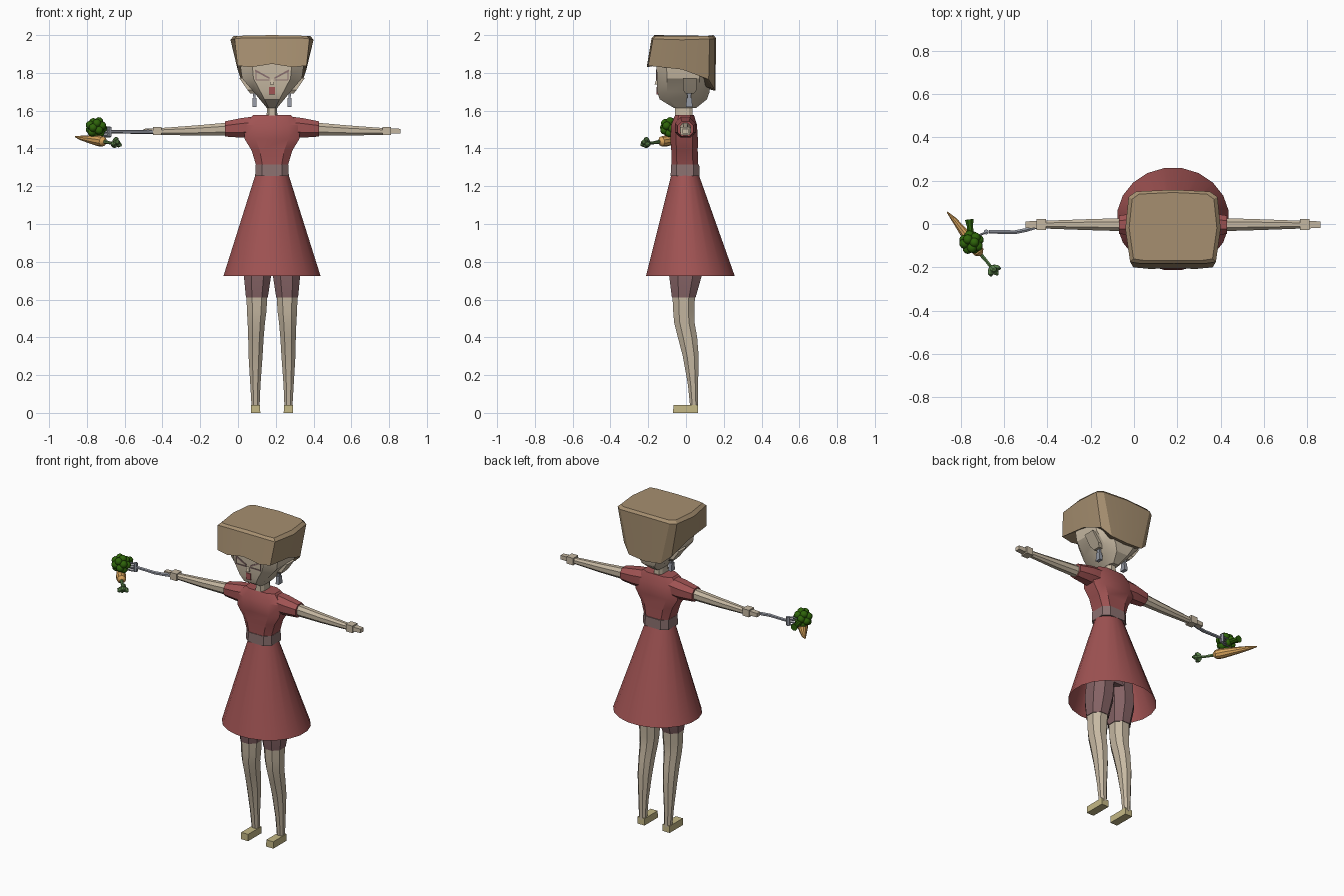
import bpy, bmesh, math
from mathutils import Vector, Matrix

if "Cube" in bpy.data.objects:
    bpy.data.objects.remove(bpy.data.objects["Cube"])

CX = 0.18  # body centre line


def material(name, rgb):
    m = bpy.data.materials.new(name)
    m.diffuse_color = [(c / 255 / 12.92 if c < 11 else ((c / 255 + 0.055) / 1.055) ** 2.4) for c in rgb] + [1]
    m.use_nodes = True
    m.node_tree.nodes["Principled BSDF"].inputs["Base Color"].default_value = m.diffuse_color
    return m


RED = material("dress red", (160, 83, 83))
SKIN = material("skin", (198, 184, 162))
HAIR = material("hair tan", (166, 143, 112))
BELT = material("belt grey", (140, 113, 112))
SHORTS = material("shorts mauve", (132, 98, 100))
SHOE = material("shoe khaki", (195, 183, 133))
METAL = material("fork metal", (148, 152, 162))
GREEN = material("broccoli green", (46, 100, 10))
ORANGE = material("carrot orange", (215, 163, 92))
LEAF = material("carrot leaf", (92, 132, 75))


def finish(name, bm, mat):
    bmesh.ops.recalc_face_normals(bm, faces=bm.faces)
    me = bpy.data.meshes.new(name)
    bm.to_mesh(me)
    bm.free()
    me.materials.append(mat)
    ob = bpy.data.objects.new(name, me)
    bpy.context.collection.objects.link(ob)
    return ob


def skin_rings(name, rings, mat, caps=True):
    bm = bmesh.new()
    vs = [[bm.verts.new(p) for p in r] for r in rings]
    n = len(vs[0])
    for a, b in zip(vs, vs[1:]):
        for i in range(n):
            j = (i + 1) % n
            bm.faces.new((a[i], a[j], b[j], b[i]))
    if caps:
        bm.faces.new(vs[0])
        bm.faces.new(vs[-1])
    return finish(name, bm, mat)


def outline(ru, rv, k, n):
    """Box (k=1), chamfered box (k<1) or ellipse with n sides."""
    if n:
        f = 1 / math.cos(math.pi / n)
        return [(ru * f * math.cos((i + .5) * 2 * math.pi / n),
                 rv * f * math.sin((i + .5) * 2 * math.pi / n)) for i in range(n)]
    if k == 1:
        return [(-ru, -rv), (ru, -rv), (ru, rv), (-ru, rv)]
    return [(-k * ru, -rv), (k * ru, -rv), (ru, -k * rv), (ru, k * rv),
            (k * ru, rv), (-k * ru, rv), (-ru, k * rv), (-ru, -k * rv)]


def loft_z(name, rings, mat, k=.45, n=0, caps=True):
    """Rings are (z, x from centre line, half width, y, half depth)."""
    return skin_rings(name, [[(CX + cx + u, cy + v, z) for u, v in outline(rx, ry, k, n)]
                             for z, cx, rx, cy, ry in rings], mat, caps)


def loft_x(name, rings, mat, s, k=.45):
    """Rings are (x from centre line, half depth, z, half height)."""
    return skin_rings(name, [[(CX + s * x, u - .003, z + v) for u, v in outline(ry, rz, k, 0)]
                             for x, ry, z, rz in rings], mat)


def tube(name, pts, radii, mat, n=8):
    pts = [Vector(p) for p in pts]
    rings = []
    for i, p in enumerate(pts):
        d = pts[min(i + 1, len(pts) - 1)] - pts[max(i - 1, 0)]
        q = d.to_track_quat('Z', 'Y')
        rings.append([p + q @ Vector((u, v, 0)) for u, v in outline(radii[i], radii[i], 0, n)])
    return skin_rings(name, rings, mat)


def balls(name, items, mat):
    bm = bmesh.new()
    for c, r in items:
        bmesh.ops.create_icosphere(bm, subdivisions=2, radius=r, matrix=Matrix.Translation(c))
    return finish(name, bm, mat)


def plate(name, pts, mat, s=1, y=-.159, t=.008):
    """Thin face detail from (x, z) corners."""
    return skin_rings(name, [[(CX + s * x, yy, z) for x, z in pts] for yy in (y, y + t)], mat)


# Dress
loft_z("skirt", [(.725, 0, .257, .023, .235), (1.26, 0, .088, -.005, .073)], RED, n=20, caps=False)
loft_z("belt", [(1.255, 0, .089, -.005, .076), (1.315, 0, .087, -.005, .075)], BELT, k=.6)
loft_z("bodice", [(1.31, 0, .084, -.006, .071), (1.39, 0, .108, -.008, .07), (1.45, 0, .145, -.01, .073),
                  (1.525, 0, .15, -.01, .068), (1.577, 0, .1, -.008, .05)], RED, k=.6)

for s, side in ((-1, "left"), (1, "right")):
    # Arms and hands
    loft_x(side + "_sleeve", [(.08, .052, 1.513, .058), (.16, .055, 1.509, .052), (.25, .042, 1.503, .04)], RED, s)
    loft_x(side + "_arm", [(.23, .03, 1.503, .034), (.40, .025, 1.495, .027), (.59, .018, 1.49, .018)], SKIN, s)
    loft_x(side + "_hand", [(.585, .025, 1.492, .022), (.63, .025, 1.492, .022)], SKIN, s, k=1)
    loft_x(side + "_fingers", [(.625, .017, 1.492, .014), (.68, .015, 1.492, .012)], SKIN, s, k=1)
    # Legs, shorts and shoes
    loft_z(side + "_leg", [(.03, s * .087, .021, .043, .021), (.15, s * .088, .027, .037, .027),
                           (.30, s * .087, .037, .025, .042), (.40, s * .085, .041, .008, .051),
                           (.48, s * .083, .046, -.009, .054), (.54, s * .081, .052, -.012, .056),
                           (.63, s * .08, .055, -.012, .06)], SKIN)
    loft_z(side + "_shorts_leg", [(.612, s * .08, .058, -.012, .063), (.725, s * .077, .072, -.003, .086),
                                  (.86, s * .068, .068, 0, .085)], SHORTS)
    loft_z(side + "_shoe", [(0, s * .087, .025, -.002, .066), (.042, s * .087, .024, -.002, .065)], SHOE, k=1)
    # Ears and earrings
    loft_z(side + "_ear", [(1.69, s * .1, .014, .02, .022), (1.71, s * .115, .015, .02, .036),
                           (1.772, s * .16, .013, .02, .036)], SKIN, k=1)
    loft_z(side + "_earring_stem", [(1.655, s * .092, .006, .017, .008), (1.70, s * .094, .007, .017, .012)],
           METAL, k=1)
    loft_z(side + "_earring_drop", [(1.62, s * .092, .011, .017, .018), (1.668, s * .092, .011, .017, .013)],
           METAL, k=1)
    # Brows and lower lids
    plate(side + "_brow", [(.089, 1.818), (.014, 1.777), (.014, 1.768), (.089, 1.807)], BELT, s)
    plate(side + "_eyelid", [(.085, 1.766), (.014, 1.766), (.014, 1.761), (.085, 1.761)], BELT, s)
    plate(side + "_eye_corner", [(.087, 1.812), (.082, 1.810), (.082, 1.763), (.087, 1.763)], BELT, s)

loft_z("shorts_hips", [(.82, 0, .125, 0, .08), (.95, 0, .1, 0, .07)], SHORTS)

# Head
loft_z("neck", [(1.56, 0, .029, -.012, .047), (1.63, 0, .026, -.012, .045)], SKIN, k=.6)
loft_z("head", [(1.615, 0, .028, -.005, .06), (1.66, 0, .065, -.014, .125), (1.70, 0, .098, -.014, .139),
                (1.77, 0, .158, -.014, .14), (1.85, 0, .17, -.017, .139), (1.93, 0, .165, -.017, .135)],
       SKIN, k=.62)
plate("mouth", [(-.016, 1.685), (.016, 1.685), (.016, 1.725), (-.016, 1.725)], RED, y=-.157)
loft_z("nose", [(1.738, 0, .011, -.152, .014), (1.765, 0, .005, -.15, .008)], SKIN, k=1)


# Hair: mirrored half outlines, front centre to back centre
def mirrored(half):
    full = half + [(-x, y, z) for x, y, z in half[-2:0:-1]]
    return [(CX + x, y, z) for x, y, z in full]


rim = [(0, -.182, 1.985), (.15, -.182, 1.985), (.198, -.175, 1.98), (.22, -.02, 1.975),
       (.205, .125, 1.98), (.17, .15, 1.98), (0, .158, 1.985)]
hem = [(0, -.205, 1.848), (.11, -.207, 1.83), (.183, -.2, 1.838), (.182, -.02, 1.818),
       (.165, .12, 1.765), (.11, .15, 1.715), (0, .157, 1.705)]
crown = [(x * .92, y * .92, 2 - abs(x) * .02) for x, y, z in rim]
inner = [(x * .78, y * .68, z + .012) for x, y, z in hem]
skin_rings("hair", [mirrored(r) for r in (inner, hem, rim, crown)], HAIR)

# Fork
tube("fork_handle", [(-.43, -.005, 1.488), (-.5, -.028, 1.488), (-.55, -.038, 1.488), (-.67, -.036, 1.488)],
     [.011, .009, .009, .008], METAL, 6)
tube("fork_base", [(-.682, -.037, 1.462), (-.682, -.037, 1.514)], [.011, .011], METAL, 6)
for i in range(4):
    z = 1.465 + i * .0153
    tube("fork_tine_%d" % (i + 1), [(-.675, -.036, z), (-.71, -.05, z), (-.755, -.05, z)],
         [.005, .005, .002], METAL, 6)

# Broccoli: evenly spread florets on a stalk
florets = []
for i in range(15):
    h = 1 - 2 * (i + .5) / 15
    a = i * 2.39996
    r = math.sqrt(1 - h * h)
    florets.append((Vector((-.75 + .037 * r * math.cos(a), -.085 + .034 * r * math.sin(a), 1.51 + .035 * h)), .023))
balls("broccoli_florets", florets, GREEN)
tube("broccoli_stalk", [(-.752, -.07, 1.5), (-.757, -.01, 1.492), (-.76, .02, 1.49)], [.016, .014, .02], GREEN)

# Carrot with leafy top
tube("carrot", [(-.862, .055, 1.462), (-.83, .02, 1.455), (-.78, -.045, 1.447), (-.735, -.105, 1.44),
                (-.715, -.13, 1.437), (-.705, -.142, 1.436)], [.003, .012, .021, .028, .025, .01], ORANGE, 10)
tube("carrot_stem", [(-.71, -.137, 1.436), (-.68, -.172, 1.43), (-.655, -.205, 1.43)], [.009, .007, .007], LEAF, 6)
for i, (dx, dy, dz) in enumerate([(.03, -.035, .004), (.04, -.01, -.012), (.002, -.04, -.01), (.022, -.02, .022),
                                  (.012, -.022, -.02)]):
    a, d = Vector((-.662, -.195, 1.43)), Vector((dx, dy, dz))
    tube("carrot_leaf_%d" % (i + 1), [a, a + d * .45, a + d * .85, a + d * 1.15], [.005, .012, .013, .004], LEAF, 6)

# Smooth shading with sharp edges kept
bpy.ops.object.select_all(action='SELECT')
bpy.context.view_layer.objects.active = bpy.data.objects["skirt"]
bpy.ops.object.shade_smooth_by_angle(angle=math.radians(30))
